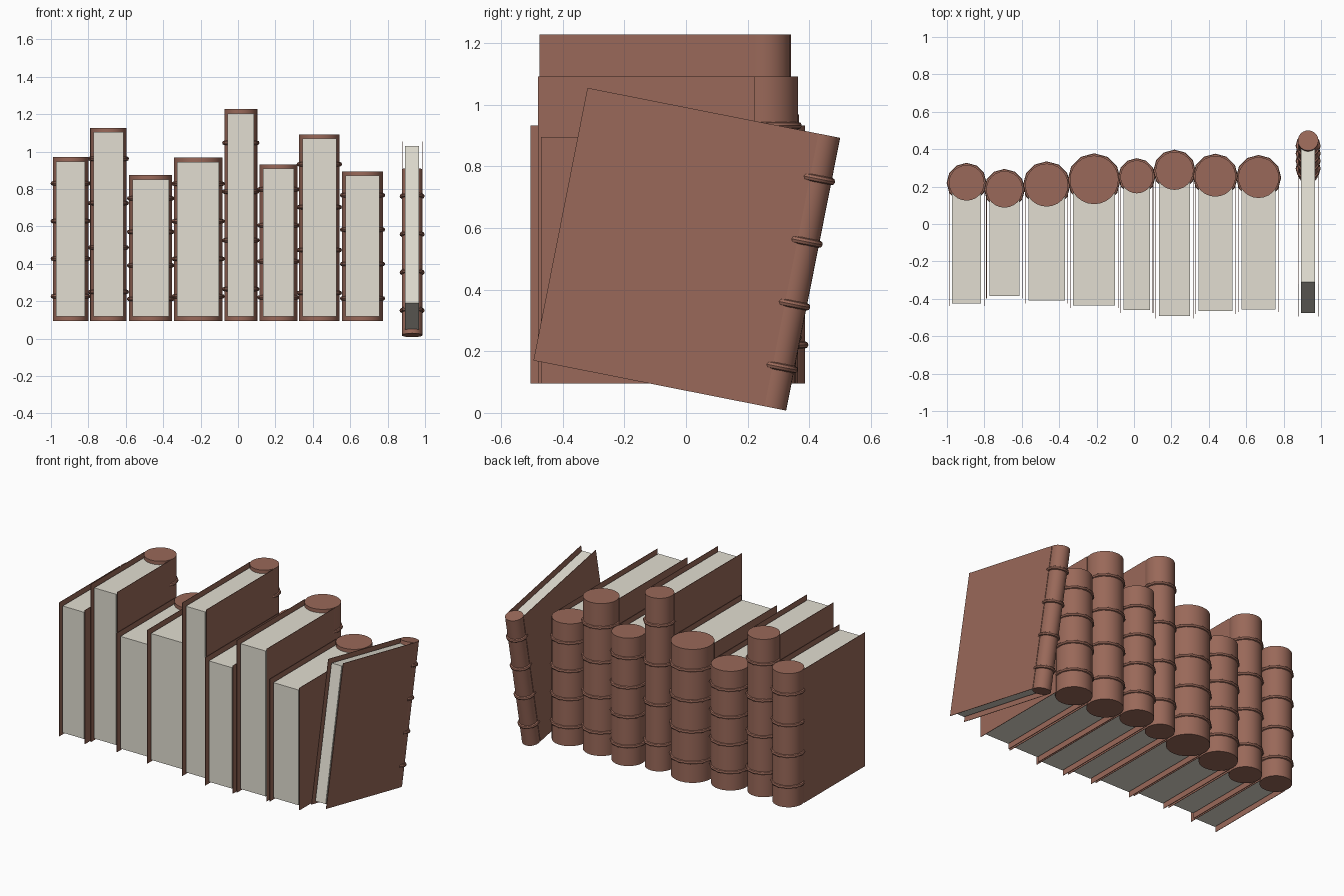
import bpy, math
from mathutils import Matrix, Vector

if "Cube" in bpy.data.objects:
    bpy.data.objects.remove(bpy.data.objects["Cube"])


def material(name, color):
    m = bpy.data.materials.new(name)
    m.diffuse_color = color
    m.use_nodes = True
    m.node_tree.nodes["Principled BSDF"].inputs["Base Color"].default_value = m.diffuse_color
    return m


leather = material("leather", (0.32, 0.14, 0.10, 1))
paper = material("paper", (0.76, 0.73, 0.64, 1))


def finish(name, mat, frame, smooth=False):
    ob = bpy.context.object
    ob.name = name
    ob.data.materials.append(mat)
    if smooth:
        bpy.ops.object.shade_smooth_by_angle(angle=math.radians(40))
    # bake the placement into the mesh, then put the part into the book's frame
    ob.data.transform(ob.matrix_basis)
    ob.matrix_basis = frame
    return ob


def box(name, lo, hi, mat, frame):
    lo, hi = Vector(lo), Vector(hi)
    bpy.ops.mesh.primitive_cube_add(size=1)
    ob = bpy.context.object
    ob.location = (lo + hi) / 2
    ob.scale = hi - lo
    return finish(name, mat, frame)


def book(name, x0, x1, height, front, spine_y, frame):
    """x0..x1: thickness, front: cover fore edge, spine_y: centre of round spine."""
    x, r = (x0 + x1) / 2, (x1 - x0) / 2
    hinge = spine_y - 0.3 * r
    # thin cover boards either side
    for side, s in (("left", -1), ("right", 1)):
        a, b = sorted((x + s * r, x + s * (r - 0.003)))
        box(f"{name}_{side}_cover", (a, front, 0), (b, hinge, height), leather, frame)
    # inset page block
    w = r - 0.4 * min(r, 0.05) + 0.002
    box(f"{name}_pages", (x - w, front + 0.014, 0.023),
        (x + w, hinge, height - 0.023), paper, frame)
    # round spine
    bpy.ops.mesh.primitive_cylinder_add(vertices=24, radius=r, depth=height,
                                        location=(x, spine_y, height / 2))
    finish(f"{name}_spine", leather, frame, True)
    # four raised bands around the spine
    for i in range(4):
        bpy.ops.mesh.primitive_torus_add(
            major_segments=12, minor_segments=8, major_radius=r, minor_radius=0.012,
            location=(x, spine_y, height * (0.15 + 0.23 * i)))
        finish(f"{name}_band_{i + 1}", leather, frame, True)


# upright row: x0, x1, top z, cover front y, spine centre y
BASE = 0.095
ROW = [
    (-0.990, -0.800, 0.970, -0.438, 0.220),
    (-0.790, -0.595, 1.127, -0.398, 0.185),
    (-0.582, -0.352, 0.875, -0.424, 0.208),
    (-0.343, -0.083, 0.968, -0.450, 0.236),
    (-0.073, 0.103, 1.228, -0.475, 0.252),
    (0.115, 0.318, 0.932, -0.505, 0.284),
    (0.326, 0.544, 1.092, -0.480, 0.255),
    (0.557, 0.775, 0.895, -0.470, 0.248),
]
for n, (x0, x1, top, front, sy) in enumerate(ROW, 1):
    book(f"book_{n}", x0, x1, top - BASE, front, sy, Matrix.Translation((0, 0, BASE)))

# last book tips back over onto its spine corner
tilt = Matrix.Translation((0, -0.495, 0.17)) @ Matrix.Rotation(math.radians(-11.2), 4, 'X')
book("leaning_book", 0.876, 0.986, 0.902, 0, 0.781, tilt)
